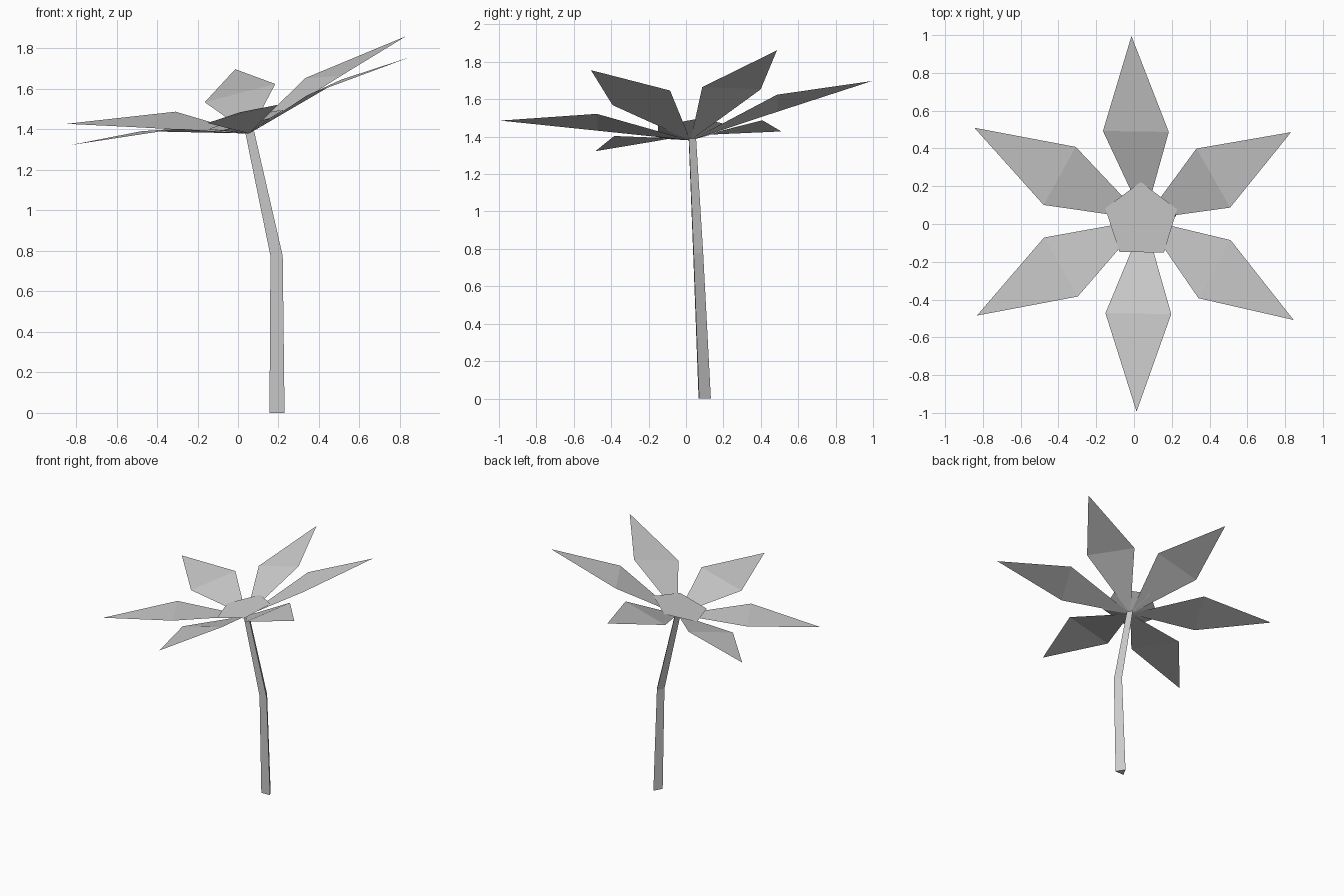
import bpy
import bmesh
from math import cos, sin, radians
from mathutils import Vector, Matrix

default_cube = bpy.data.objects.get("Cube")
if default_cube:
    bpy.data.objects.remove(default_cube, do_unlink=True)

# Single plain grey material
grey = bpy.data.materials.new("plain_grey")
grey.use_nodes = True
colour = (0.6, 0.6, 0.6, 1)
grey.diffuse_color = colour
grey.node_tree.nodes["Principled BSDF"].inputs["Base Color"].default_value = colour


def ring(count, radius, centre, start_angle):
    """Corner points of a regular polygon lying flat around a centre."""
    step = 360 / count
    angles = [radians(start_angle + step * index) for index in range(count)]
    return [Vector(centre) + radius * Vector((cos(a), sin(a), 0)) for a in angles]


def add_part(name, build, matrix=None):
    """Make an object from a function that fills a bmesh."""
    bm = bmesh.new()
    build(bm)
    if matrix is not None:
        bm.transform(matrix)
    mesh = bpy.data.meshes.new(name)
    bm.to_mesh(mesh)
    bm.free()
    mesh.materials.append(grey)
    part = bpy.data.objects.new(name, mesh)
    bpy.context.scene.collection.objects.link(part)
    return part


def build_stem(bm):
    # Bent, tapering stem with three sides: centre and radius of each section
    sections = [
        ((0.192, 0.09, 0), 0.043),
        ((0.19, 0.057, 0.775), 0.035),
        ((0.057, 0.028, 1.39), 0.026),
    ]
    rings = []
    for centre, radius in sections:
        rings.append([bm.verts.new(p) for p in ring(3, radius, centre, 92)])
    for lower, upper in zip(rings, rings[1:]):
        for i in range(len(lower)):
            j = (i + 1) % len(lower)
            bm.faces.new((lower[i], lower[j], upper[j], upper[i]))
    bm.faces.new(list(reversed(rings[0])))
    bm.faces.new(rings[-1])


def build_centre(bm):
    # Shallow five-sided cup with a flat top, pointing down to the stem
    apex = bm.verts.new((0, 0, 0))
    rim = [bm.verts.new(p) for p in ring(5, 0.207, (0, 0, 0.065), 90)]
    bm.faces.new(rim)
    for i in range(len(rim)):
        bm.faces.new((apex, rim[(i + 1) % len(rim)], rim[i]))


def build_petal(bm):
    # Kite-shaped sheet folded across its widest line
    root = bm.verts.new((0, 0, 0))
    side_a = bm.verts.new((0.485, -0.18, 0.154))
    side_b = bm.verts.new((0.485, 0.18, 0.154))
    tip = bm.verts.new((1, 0, 0.22))
    bm.faces.new((root, side_a, side_b))
    bm.faces.new((side_a, tip, side_b))


# The flower head leans over at the top of the stem
lean = Vector((0, 0, 1)).rotation_difference(Vector((-0.26, -0.11, 1)))
head = Matrix.Translation((0.055, 0.024, 1.38)) @ lean.to_matrix().to_4x4()

add_part("stem", build_stem)
add_part("flower_centre", build_centre, head)

petal_names = ["back_left", "back", "back_right", "front_right", "front", "front_left"]
for index, side in enumerate(petal_names):
    turn = Matrix.Rotation(radians(30 + 60 * index), 4, "Z")
    add_part(side + "_petal", build_petal, head @ turn)
